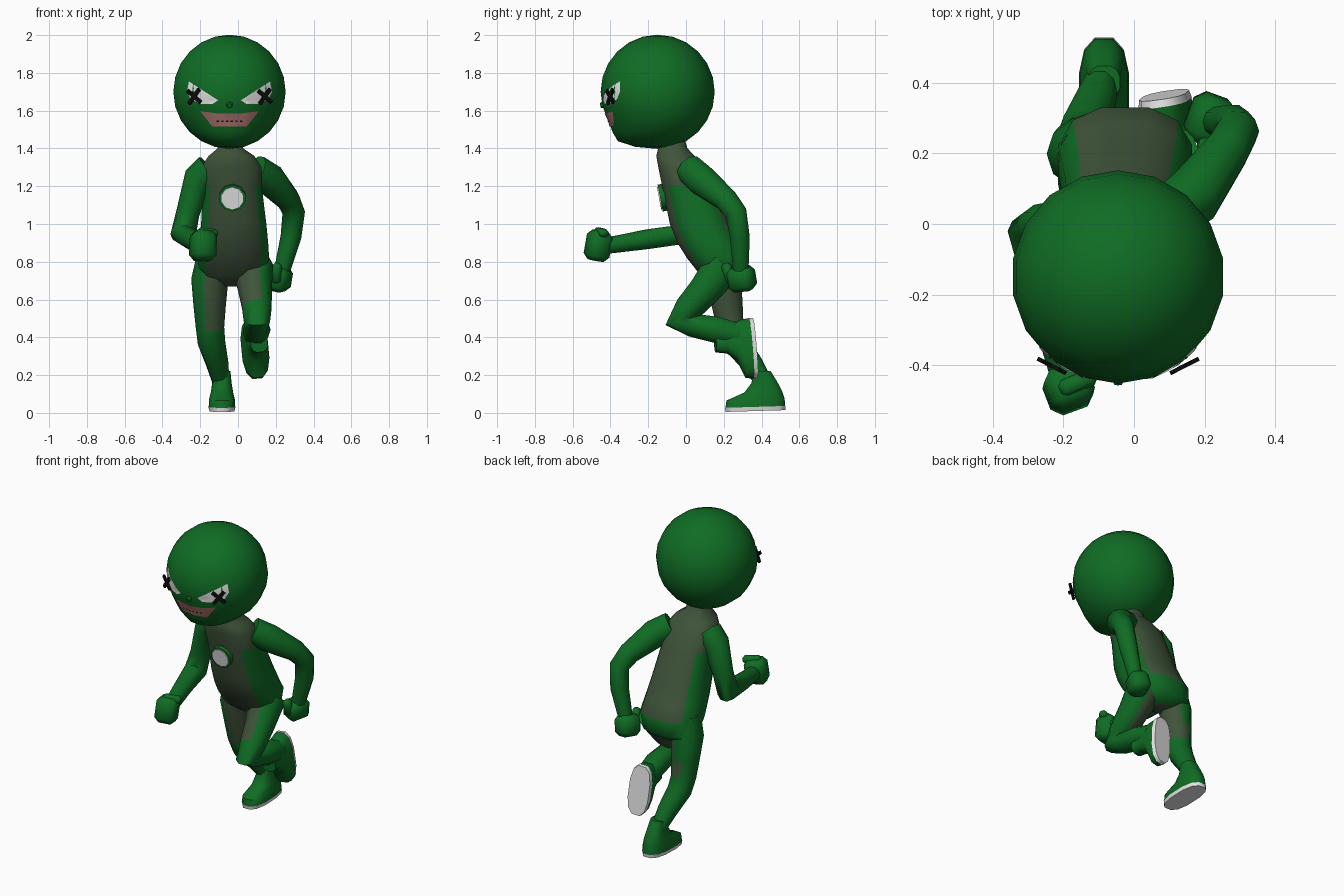
import bpy, bmesh, math
from mathutils import Vector, Matrix, Euler
from mathutils.bvhtree import BVHTree

if "Cube" in bpy.data.objects:
    bpy.data.objects.remove(bpy.data.objects["Cube"])


def material(name, rgb):
    m = bpy.data.materials.new(name)
    m.diffuse_color = (*rgb, 1)
    m.use_nodes = True
    m.node_tree.nodes["Principled BSDF"].inputs["Base Color"].default_value = m.diffuse_color
    return m


GREEN = material("suit green", (0.005, 0.15, 0.018))
OLIVE = material("suit olive", (0.05, 0.088, 0.043))
WHITE = material("white", (0.8, 0.8, 0.8))
PINK = material("mouth pink", (0.42, 0.18, 0.16))
BLACK = material("black", (0.004, 0.004, 0.004))


def finish(name, bm, mats, rule=None, matrix=None):
    bmesh.ops.recalc_face_normals(bm, faces=bm.faces)
    bm.normal_update()
    if rule:
        for f in bm.faces:
            f.material_index = rule(f.normal, f.calc_center_median())
    if matrix:
        bm.transform(matrix)
    me = bpy.data.meshes.new(name)
    bm.to_mesh(me)
    bm.free()
    for m in mats:
        me.materials.append(m)
    ob = bpy.data.objects.new(name, me)
    bpy.context.collection.objects.link(ob)
    return ob


def loft(rings):
    """Skin a list of point rings and cap both ends."""
    bm = bmesh.new()
    vs = [[bm.verts.new(p) for p in r] for r in rings]
    n = len(vs[0])
    for a, b in zip(vs, vs[1:]):
        for i in range(n):
            bm.faces.new((a[i], a[(i + 1) % n], b[(i + 1) % n], b[i]))
    bm.faces.new(vs[0])
    bm.faces.new(vs[-1])
    return bm


def limb(name, stations, mats=(GREEN,), rule=None, n=10):
    """Tube through (x, y, z, radius) stations, mitred at the joints."""
    pts = [Vector(s[:3]) for s in stations]
    rings = []
    for i, s in enumerate(stations):
        a, b = pts[max(i - 1, 0)], pts[min(i + 1, len(pts) - 1)]
        t = Vector((0, 0, 0))
        if i > 0:
            t += (pts[i] - a).normalized()
        if i < len(pts) - 1:
            t += (b - pts[i]).normalized()
        t.normalize()
        u = (Vector((1, 0, 0)) - t * t.x).normalized()
        v = t.cross(u)
        rings.append([pts[i] + s[3] * (u * math.cos(k * math.tau / n) + v * math.sin(k * math.tau / n))
                      for k in range(n)])
    return finish(name, loft(rings), mats, rule)


def squarish(cx, cy, z, rx, ry, n=12, e=0.8):
    ring = []
    for k in range(n):
        a = (k + 0.5) * math.tau / n
        c, s = math.cos(a), math.sin(a)
        ring.append((cx + rx * math.copysign(abs(c) ** e, c), cy + ry * math.copysign(abs(s) ** e, s), z))
    return ring


# Torso: (z, x min, x max, y front, y back), leaning forward
TORSO = [(0.67, -0.10, 0.04, 0.15, 0.27), (0.72, -0.21, 0.14, 0.08, 0.33), (0.82, -0.22, 0.17, 0.00, 0.335),
         (0.90, -0.21, 0.165, -0.05, 0.29), (1.00, -0.20, 0.155, -0.09, 0.24), (1.20, -0.19, 0.13, -0.13, 0.15),
         (1.30, -0.20, 0.13, -0.15, 0.095), (1.36, -0.16, 0.09, -0.16, 0.05), (1.40, -0.11, 0.03, -0.15, 0.01),
         (1.46, -0.10, 0.02, -0.15, -0.01)]


def torso_rule(nrm, c):
    if c.z > 1.24:
        return 1
    if c.z < 0.86 and nrm.y > 0:
        return 0
    return 0 if abs(nrm.x) > 0.66 else 1


finish("torso", loft([squarish((a + b) / 2, (f + k) / 2, z, (b - a) / 2, (k - f) / 2)
                      for z, a, b, f, k in TORSO]), (GREEN, OLIVE), torso_rule)

# Arms
limb("right_arm", [(-0.15, -0.02, 1.29, 0.085), (-0.21, -0.01, 1.24, 0.08), (-0.265, -0.005, 1.06, 0.062),
                   (-0.29, -0.02, 0.945, 0.068), (-0.25, -0.20, 0.92, 0.055), (-0.195, -0.42, 0.885, 0.045)])
limb("left_arm", [(0.09, 0.02, 1.29, 0.08), (0.17, 0.08, 1.235, 0.085), (0.265, 0.21, 1.13, 0.065),
                  (0.295, 0.265, 1.06, 0.06), (0.28, 0.285, 0.93, 0.055), (0.235, 0.29, 0.76, 0.043)])


# Fists with thumbs
def block(name, loc, size, rot, bevel, mat):
    bm = bmesh.new()
    bmesh.ops.create_cube(bm, size=1)
    bmesh.ops.scale(bm, vec=size, verts=bm.verts)
    if bevel:
        bmesh.ops.bevel(bm, geom=bm.edges[:], offset=bevel, segments=1, affect='EDGES')
    return finish(name, bm, (mat,), None, Matrix.Translation(loc) @ Euler(rot).to_matrix().to_4x4())


block("right_fist", (-0.185, -0.465, 0.885), (0.13, 0.12, 0.16), (-0.15, 0.1, 0.35), 0.028, GREEN)
block("right_thumb", (-0.16, -0.45, 0.955), (0.11, 0.05, 0.045), (0, 0.1, 0.4), 0.014, GREEN)
block("left_fist", (0.215, 0.295, 0.71), (0.12, 0.14, 0.13), (0.1, 0.2, -0.35), 0.028, GREEN)
block("left_thumb", (0.205, 0.225, 0.74), (0.05, 0.05, 0.11), (0.3, 0.1, -0.3), 0.014, GREEN)

# Legs, olive on the inner thigh
limb("right_leg", [(-0.125, 0.19, 0.82, 0.095), (-0.15, 0.20, 0.70, 0.098), (-0.15, 0.22, 0.56, 0.085),
                   (-0.148, 0.235, 0.45, 0.075), (-0.14, 0.265, 0.37, 0.073), (-0.11, 0.35, 0.26, 0.06),
                   (-0.09, 0.415, 0.16, 0.045)], (GREEN, OLIVE),
     lambda n, c: int(c.z > 0.45 and n.x > -0.45 and not (c.z > 0.64 and n.y > 0.3)))
limb("left_leg", [(0.075, 0.20, 0.78, 0.11), (0.09, 0.10, 0.65, 0.09), (0.10, 0.01, 0.55, 0.078),
                  (0.10, -0.045, 0.485, 0.07), (0.10, 0.03, 0.465, 0.065), (0.10, 0.16, 0.44, 0.073),
                  (0.09, 0.28, 0.41, 0.065)], (GREEN, OLIVE),
     lambda n, c: int(c.z > 0.52 and n.x < 0.2 and c.y > -0.01 and not (c.z > 0.68 and n.y > 0.3)))


# Shoes: toe along local -y, sole on local z = 0
def shoe(side, matrix):
    def ring(z, front, back, w):
        return squarish(0, (front + back) / 2, z, w, (back - front) / 2, 12, 0.75)
    finish(side + "_sole", loft([ring(0, -0.165, 0.16, 0.068), ring(0.022, -0.168, 0.163, 0.073)]),
           (WHITE,), None, matrix)
    finish(side + "_shoe", loft([ring(0.022, -0.165, 0.16, 0.072), ring(0.06, -0.158, 0.158, 0.07),
                                 ring(0.10, -0.06, 0.145, 0.06), ring(0.15, -0.02, 0.12, 0.052),
                                 ring(0.21, -0.01, 0.085, 0.046)]), (GREEN,), None, matrix)


shoe("right", Matrix.Translation((-0.085, 0.37, 0.01)) @ Matrix.Rotation(0.03, 4, 'X'))
shoe("left", Matrix.Translation((0.085, 0.365, 0.345)) @ Matrix.Rotation(math.radians(8), 4, 'Z')
     @ Matrix.Rotation(math.radians(-6), 4, 'Y') @ Matrix.Rotation(math.radians(94), 4, 'X'))

# Chest emblem: white disc in a green rim
for name, r, depth, mat in (("emblem_rim", 0.072, 0.03, GREEN), ("emblem_disc", 0.06, 0.042, WHITE)):
    bm = bmesh.new()
    bmesh.ops.create_cone(bm, cap_ends=True, segments=10, radius1=r, radius2=r, depth=depth)
    finish(name, bm, (mat,), None, Matrix.Translation((-0.03, -0.122, 1.14)) @ Matrix.Rotation(math.radians(101), 4, 'X'))

# Head: ball with a jutting chin
HX, HY, HZ = -0.045, -0.15, 1.70
bm = bmesh.new()
bmesh.ops.create_uvsphere(bm, u_segments=18, v_segments=12, radius=0.302,
                          matrix=Matrix.Translation((HX, HY, HZ)))
clamp = lambda t: max(0, min(1, t))
for v in bm.verts:
    v.co.y -= 0.06 * clamp((1.52 - v.co.z) / 0.08) * clamp((HY - v.co.y) / 0.12)
bm.normal_update()
tree = BVHTree.FromBMesh(bm)
finish("head", bm, (GREEN,))


# Face plates wrapped onto the head from the front
def plate(name, outline, mat, lift=0.005, cuts=3):
    bm = bmesh.new()
    bm.faces.new([bm.verts.new((HX + u, -1, z)) for u, z in outline])
    bmesh.ops.triangulate(bm, faces=bm.faces[:])
    bmesh.ops.subdivide_edges(bm, edges=bm.edges[:], cuts=cuts, use_grid_fill=True)
    for v in bm.verts:
        hit = tree.ray_cast(v.co, Vector((0, 1, 0)))[0]
        if hit:
            v.co.y = hit.y - lift
    bm.normal_update()
    if sum(f.normal.y for f in bm.faces) > 0:
        bmesh.ops.reverse_faces(bm, faces=bm.faces[:])
    me = bpy.data.meshes.new(name)
    bm.to_mesh(me)
    bm.free()
    me.materials.append(mat)
    bpy.context.collection.objects.link(bpy.data.objects.new(name, me))


EYE = [(0.215, 1.755), (0.06, 1.655), (0.09, 1.635), (0.15, 1.635), (0.205, 1.66), (0.225, 1.70)]
for side, s in (("right", -1), ("left", 1)):
    plate(side + "_eye", [(s * u, z) for u, z in EYE], WHITE)
    # Crossed strokes over each eye
    for i, tilt in enumerate((38, -52)):
        block(f"{side}_eye_stroke_{i + 1}", (HX + s * 0.188, -0.402, 1.675), (0.02, 0.012, 0.1),
              (0, math.radians(tilt), math.radians(27 * s)), 0, BLACK)

plate("mouth", [(-0.155, 1.597), (-0.09, 1.515), (0.09, 1.515), (0.155, 1.597), (0.06, 1.585), (-0.06, 1.585)], PINK)
for i in range(6):
    u = -0.0625 + i * 0.025
    plate(f"tooth_gap_{i + 1}", [(u - 0.006, 1.54), (u + 0.006, 1.54), (u + 0.006, 1.548), (u - 0.006, 1.548)],
          BLACK, 0.008, 1)

# Nose
bm = bmesh.new()
bmesh.ops.create_cone(bm, cap_ends=True, segments=6, radius1=0.04, radius2=0.012, depth=0.06)
finish("nose", bm, (GREEN,), None, Matrix.Translation((HX, -0.425, 1.635)) @ Matrix.Rotation(math.radians(105), 4, 'X'))

# Smooth shading with crisp edges
for ob in bpy.context.collection.objects:
    ob.select_set(True)
    bpy.context.view_layer.objects.active = ob
bpy.ops.object.shade_smooth_by_angle(angle=math.radians(50))
